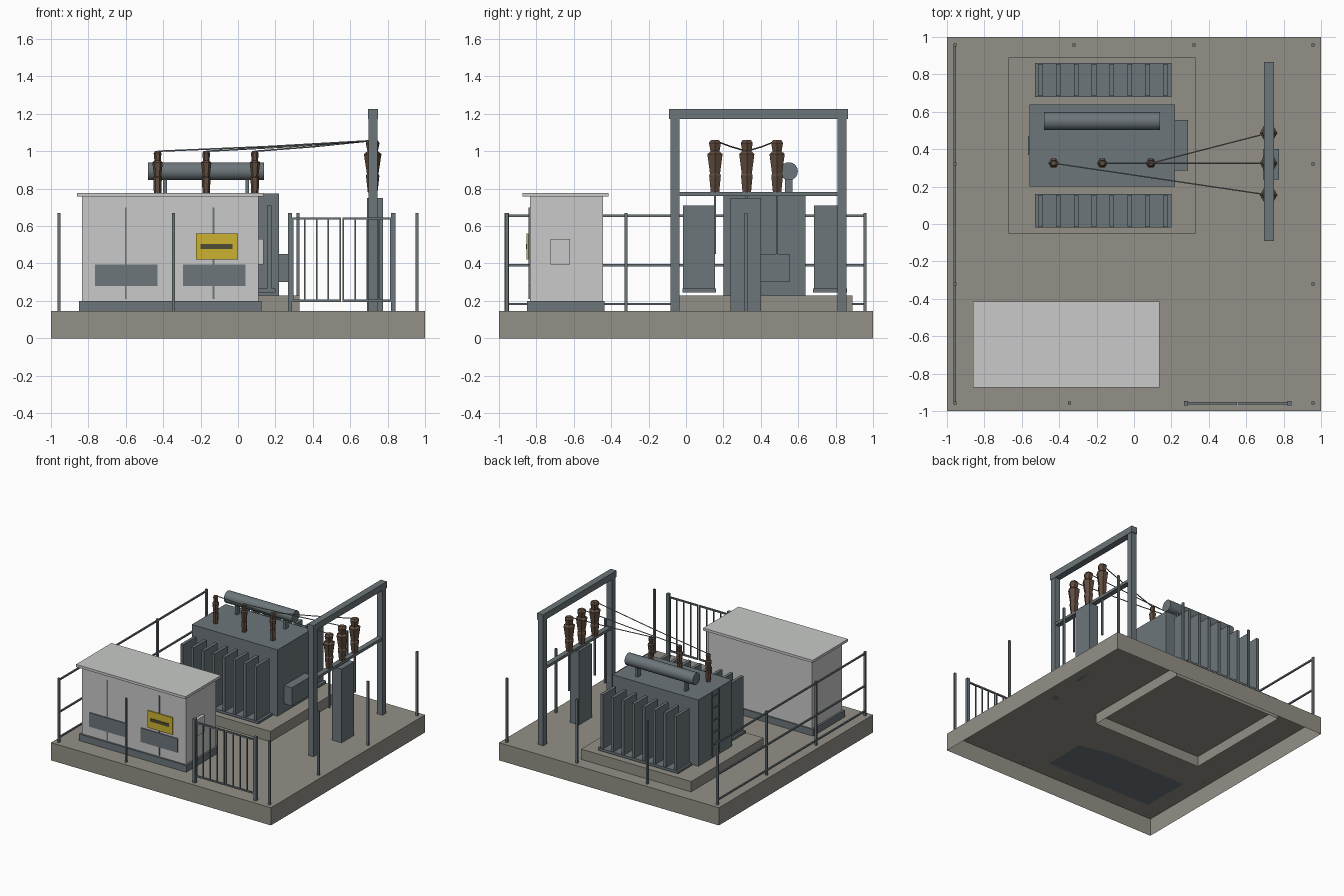
import bpy, bmesh, math
from mathutils import Vector

if "Cube" in bpy.data.objects:
    bpy.data.objects.remove(bpy.data.objects["Cube"])


def material(name, rgb):
    m = bpy.data.materials.new(name)
    m.diffuse_color = (*rgb, 1)
    m.use_nodes = True
    m.node_tree.nodes["Principled BSDF"].inputs["Base Color"].default_value = m.diffuse_color
    return m


CONCRETE = material("concrete", (0.29, 0.28, 0.24))
STEEL = material("grey_steel", (0.15, 0.18, 0.195))
CABINET = material("light_grey_paint", (0.58, 0.59, 0.58))
CERAMIC = material("brown_ceramic", (0.12, 0.075, 0.05))
YELLOW = material("sign_yellow", (0.60, 0.45, 0.03))
DARK = material("sign_dark", (0.08, 0.07, 0.035))
WIRE = material("wire_grey", (0.27, 0.28, 0.28))


def finish(name, bm, mat):
    bmesh.ops.recalc_face_normals(bm, faces=bm.faces[:])
    me = bpy.data.meshes.new(name)
    bm.to_mesh(me)
    bm.free()
    me.materials.append(mat)
    ob = bpy.data.objects.new(name, me)
    bpy.context.collection.objects.link(ob)
    return ob


def add_box(bm, x0, x1, y0, y1, z0, z1):
    vs = bmesh.ops.create_cube(bm, size=1)["verts"]
    for v in vs:
        v.co = Vector((x1 if v.co.x > 0 else x0,
                       y1 if v.co.y > 0 else y0,
                       z1 if v.co.z > 0 else z0))


def boxes(name, mat, *dims, open_bottom=False):
    bm = bmesh.new()
    for d in dims:
        add_box(bm, *d)
    ob_faces = []
    if open_bottom:
        bm.normal_update()
        ob_faces = [f for f in bm.faces if f.normal.z < -0.9]
        bmesh.ops.delete(bm, geom=ob_faces, context="FACES")
    return finish(name, bm, mat)


def lathe(name, mat, profile, loc, sides=6):
    """Turned part: profile is a list of (radius, height) pairs."""
    bm = bmesh.new()
    rings = []
    for r, z in profile:
        rings.append([bm.verts.new((loc[0] + r * math.cos(2 * math.pi * i / sides),
                                    loc[1] + r * math.sin(2 * math.pi * i / sides),
                                    z)) for i in range(sides)])
    for a, b in zip(rings, rings[1:]):
        for i in range(sides):
            j = (i + 1) % sides
            bm.faces.new((a[i], a[j], b[j], b[i]))
    bm.faces.new(rings[0][::-1])
    bm.faces.new(rings[-1])
    return finish(name, bm, mat)


def rod(name, mat, a, b, r, sides=6):
    a, b = Vector(a), Vector(b)
    bm = bmesh.new()
    bmesh.ops.create_cone(bm, cap_ends=True, segments=sides, radius1=r, radius2=r,
                          depth=(b - a).length)
    rot = (b - a).to_track_quat("Z", "Y")
    for v in bm.verts:
        v.co = rot @ v.co + (a + b) / 2
    return finish(name, bm, mat)


G = 0.145  # ground level on the slab

# Foundations
boxes("slab", CONCRETE, (-1, 1, -1, 1, 0, G), open_bottom=True)
boxes("transformer_plinth", CONCRETE, (-.67, .33, -.05, .89, .06, .23), open_bottom=True)

# Transformer tank, terminal box and end ladder
boxes("tank", STEEL, (-.56, .22, .2, .64, .23, .775))
boxes("terminal_box", STEEL, (.22, .29, .285, .555, .3, .45))
boxes("tank_ladder", STEEL, (-.568, -.56, .37, .38, .25, .77), (-.568, -.56, .46, .47, .25, .77),
      *[(-.566, -.56, .38, .46, z, z + .01) for z in (.33, .43, .53, .63, .73)])

# Cooling radiators: a row of fins on a bottom header, on both sides
for side, y0, y1 in (("front", -.02, .16), ("back", .68, .86)):
    boxes(side + "_radiator_fins", STEEL,
          *[(x - .0125, x + .0125, y0 + .005, y1 - .005, .265, .71)
            for x in (-.5 + i * .0953 for i in range(8))])
    boxes(side + "_radiator_header", STEEL, (-.53, .2, y0, y1, .245, .265))

# Oil conservator on its supports
drum = rod("conservator", STEEL, (-.48, .55, .893), (.14, .55, .893), .048, 24)
for p in drum.data.polygons:
    p.use_smooth = len(p.vertices) == 4
boxes("conservator_supports", STEEL,
      *[(x - .01, x + .01, .53, .57, .77, .86) for x in (-.39, .05)])

# Insulators on tank and gantry, joined by slightly sagging wires
SMALL = [(.02, .775), (.023, .86), (.019, .865), (.028, .94), (.017, .95), (.021, .99), (.014, 1.0)]
LARGE = [(.026, .78), (.036, .87), (.031, .88), (.047, .985), (.028, 1.0), (.037, 1.045), (.025, 1.06)]
for i, (x, y) in enumerate(((-.43, .155), (-.17, .325), (.09, .487))):
    lathe(f"tank_insulator_{i}", CERAMIC, SMALL, (x, .325))
    lathe(f"gantry_insulator_{i}", CERAMIC, LARGE, (.72, y))
    a, b = Vector((x, .325, 1.0)), Vector((.72, y, 1.057))
    mid = (a + b) / 2 - Vector((0, 0, .004))
    rod(f"wire_{i}_a", WIRE, a, mid, .004)
    rod(f"wire_{i}_b", WIRE, mid, b, .004)
    boxes(f"down_lead_{i}", STEEL, (.714, .726, y - .006, y + .006, .45, .765))

# Gantry frame and the control cabinet beneath it
boxes("gantry_posts", STEEL, (.697, .745, -.083, -.035, G, 1.18), (.697, .745, .81, .858, G, 1.18))
boxes("gantry_top_beam", STEEL, (.694, .748, -.09, .865, 1.172, 1.225))
boxes("gantry_lower_beam", STEEL, (.70, .742, -.04, .815, .76, .782))
boxes("control_cabinet", STEEL, (.69, .775, .238, .402, G, .75))

# Switch kiosk
boxes("kiosk_base", STEEL, (-.85, .125, -.85, -.435, G, .2))
boxes("kiosk_body", CABINET, (-.835, .11, -.835, -.445, .2, .76))
boxes("kiosk_roof", CABINET, (-.86, .135, -.875, -.415, .757, .778))
boxes("kiosk_side_panel", CABINET, (.11, .135, -.725, -.62, .395, .53))
boxes("door_seams", STEEL, *[(x - .005, x + .005, -.841, -.835, .21, .7) for x in (-.6, -.13)])
boxes("vents", STEEL, *[(x, x + .335, -.843, -.835, .28, .395) for x in (-.765, -.295)])
boxes("warning_sign", YELLOW, (-.225, 0, -.852, -.843, .42, .56))
boxes("warning_sign_bar", DARK, (-.2, -.03, -.856, -.852, .478, .503))

# Perimeter fence posts and left-hand rails
E, H = .958, .008
spots = {(sx * E, y) for sx in (-1, 1) for y in (-E, -.32, .32, E)}
spots |= {(-.32, E), (.32, E), (-.345, -E)}
boxes("fence_posts", STEEL, *[(x - H, x + H, y - H, y + H, G, .67) for x, y in sorted(spots)])
boxes("fence_rails", STEEL,
      *[(-E - .006, -E + .006, -E, E, z - .006, z + .006) for z in (.183, .39, .655)])

# Double gate with vertical bars
boxes("gate_posts", STEEL, *[(x - .012, x + .012, -E - .012, -E + .012, G, .67) for x in (.278, .83)])
for name, x0 in (("left", .29), ("right", .56)):
    x1 = x0 + .26
    bars = [(x, x + .008, -E - .004, -E + .004, .2, .645)
            for x in (x0 + i * .063 for i in range(5))]
    rails = [(x0, x1, -E - .006, -E + .006, z, z + .012) for z in (.195, .635)]
    boxes(name + "_gate_leaf", STEEL, *bars, *rails)
